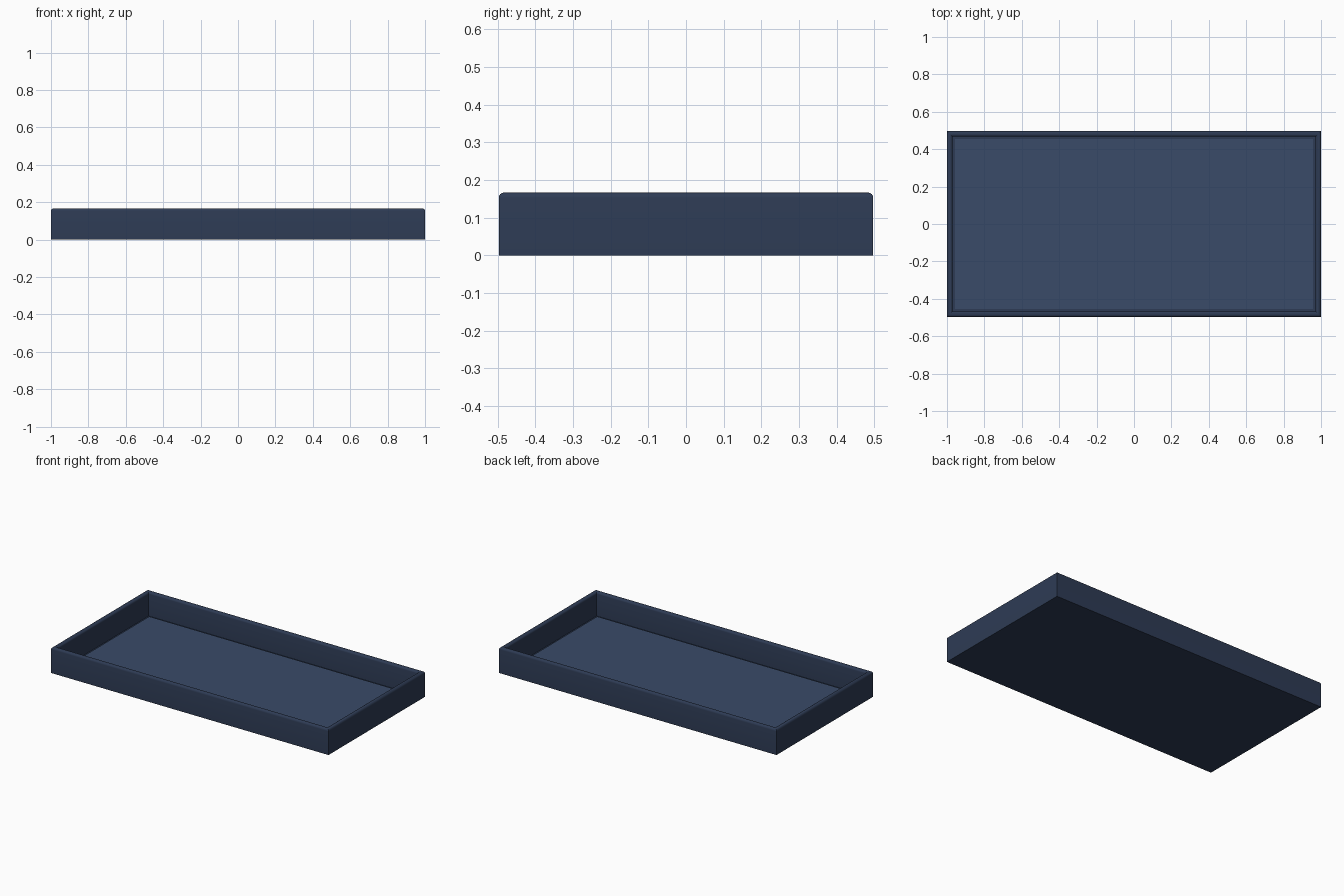
import bpy, bmesh

if "Cube" in bpy.data.objects:
    bpy.data.objects.remove(bpy.data.objects["Cube"])

X, Y, H = 1.0, 0.497, 0.167      # outer half sizes and height
WALL, BASE, ROUND = 0.042, 0.015, 0.014


def material(name, color):
    m = bpy.data.materials.new(name)
    m.diffuse_color = (*color, 1)
    m.use_nodes = True
    m.node_tree.nodes["Principled BSDF"].inputs["Base Color"].default_value = m.diffuse_color
    return m


def finish(bm, name, mat):
    bmesh.ops.recalc_face_normals(bm, faces=bm.faces)
    me = bpy.data.meshes.new(name)
    bm.to_mesh(me)
    bm.free()
    me.materials.append(mat)
    ob = bpy.data.objects.new(name, me)
    bpy.context.collection.objects.link(ob)
    return ob


def box(bm, x, y, z0, z1):
    verts = bmesh.ops.create_cube(bm, size=1)["verts"]
    for v in verts:
        v.co = (v.co.x * 2 * x, v.co.y * 2 * y, z0 + (v.co.z + 0.5) * (z1 - z0))


wall_mat = material("dark_slate_blue", (0.027, 0.044, 0.090))
floor_mat = material("slate_blue", (0.042, 0.070, 0.140))

# Tray shell: box with its top inset and pushed down, rim edges rounded
bm = bmesh.new()
box(bm, X, Y, 0, H)
top = max(bm.faces, key=lambda f: f.calc_center_median().z)
bmesh.ops.inset_region(bm, faces=[top], thickness=WALL)
well = bmesh.ops.extrude_discrete_faces(bm, faces=[top])["faces"][0]
for v in well.verts:
    v.co.z = BASE - 0.005
outer = [e for e in bm.edges if all(v.co.z > H - 1e-4 for v in e.verts)
         and any(abs(f.normal.z) < 0.5 for f in e.link_faces)]
bm.normal_update()
outer = [e for e in bm.edges if all(v.co.z > H - 1e-4 for v in e.verts)
         and any(abs(f.normal.z) < 0.5 for f in e.link_faces)]
bmesh.ops.bevel(bm, geom=outer, offset=ROUND, segments=4, profile=0.5,
                affect='EDGES')
shell = finish(bm, "tray_shell", wall_mat)
bpy.context.view_layer.objects.active = shell
shell.select_set(True)
bpy.ops.object.shade_smooth_by_angle()

# Lighter floor panel lying in the well
bm = bmesh.new()
box(bm, X - WALL, Y - WALL, 0.005, BASE)
finish(bm, "tray_floor", floor_mat)
